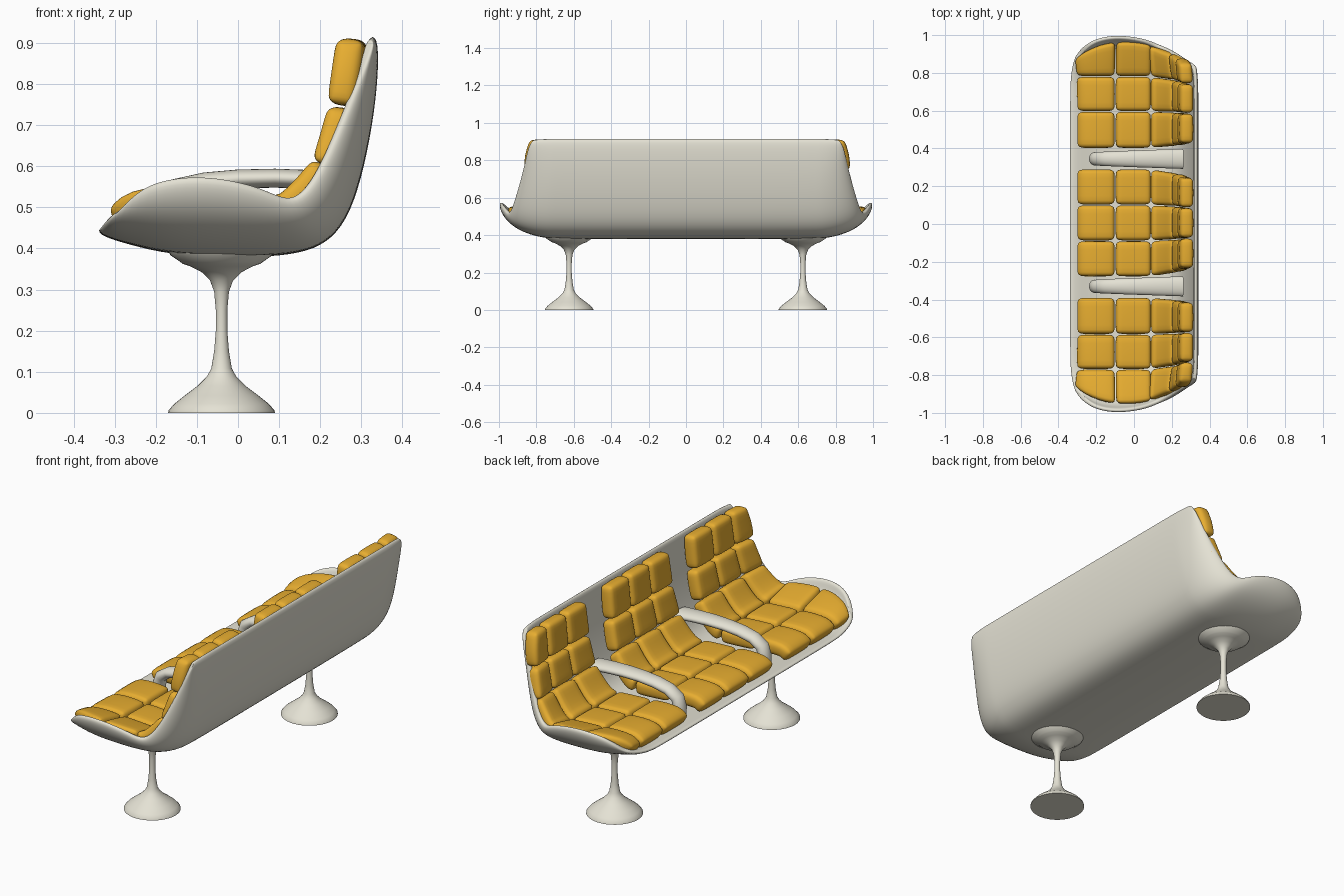
import bpy, bmesh
from math import sin, cos, pi, radians
from mathutils import Vector

if "Cube" in bpy.data.objects:
    bpy.data.objects.remove(bpy.data.objects["Cube"])


def make(name, verts, faces, mat=None, fix=True):
    me = bpy.data.meshes.new(name)
    me.from_pydata(verts, [], faces)
    if fix:
        bm = bmesh.new()
        bm.from_mesh(me)
        bmesh.ops.recalc_face_normals(bm, faces=bm.faces)
        bm.to_mesh(me)
        bm.free()
    for p in me.polygons:
        p.use_smooth = True
    ob = bpy.data.objects.new(name, me)
    bpy.context.collection.objects.link(ob)
    if mat:
        me.materials.append(mat)
    return ob


def material(name, col):
    m = bpy.data.materials.new(name)
    m.diffuse_color = col
    m.use_nodes = True
    m.node_tree.nodes["Principled BSDF"].inputs["Base Color"].default_value = m.diffuse_color
    return m


def smooth(ob, angle=40):
    bpy.ops.object.select_all(action='DESELECT')
    ob.select_set(True)
    bpy.context.view_layer.objects.active = ob
    bpy.ops.object.shade_smooth_by_angle(angle=radians(angle))


def loft(name, rings, mat):
    n = len(rings[0])
    faces = [(i * n + j, i * n + (j + 1) % n, (i + 1) * n + (j + 1) % n, (i + 1) * n + j)
             for i in range(len(rings) - 1) for j in range(n)]
    faces += [tuple(range(n)), tuple(range((len(rings) - 1) * n, len(rings) * n))]
    ob = make(name, [v for r in rings for v in r], faces, mat)
    smooth(ob)
    return ob


cream = material("cream", (0.78, 0.76, 0.66, 1))
orange = material("orange", (0.80, 0.42, 0.03, 1))

# Shell: middle profile (x, z) and matching end rim (x, y, z)
stations = [
    (-.345, .433, -.295, .91, .49), (-.26, .408, -.24, .97, .55),
    (-.17, .386, -.15, 1.0, .573), (-.05, .379, -.05, 1.003, .573),
    (.08, .379, .06, .985, .547), (.17, .392, .12, .957, .515),
    (.228, .422, .16, .94, .532), (.274, .485, .20, .92, .59),
    (.308, .60, .245, .89, .69), (.332, .73, .29, .862, .80),
    (.342, .84, .32, .847, .87), (.340, .918, .333, .825, .905)]
Y0 = .68
steps = [-90, -75, -60, -45, -30, -15, 0]
cols = [(-1, -s) for s in steps] + [(0, 0)] + [(1, -s) for s in reversed(steps)]
verts = []
for cx, cz, rx, ry, rz in stations:
    for sgn, deg in cols:
        t = radians(deg)
        k = 1 - cos(t)
        verts.append((cx + (rx - cx) * k, sgn * (Y0 + (ry - Y0) * sin(t)), cz + (rz - cz) * k))
n = len(cols)
faces = [(i * n + j, (i + 1) * n + j, (i + 1) * n + j + 1, i * n + j + 1)
         for i in range(len(stations) - 1) for j in range(n - 1)]
shell = make("shell", verts, faces, cream, fix=False)
sol = shell.modifiers.new("thickness", 'SOLIDIFY')
sol.thickness, sol.offset = .025, 1
sub = shell.modifiers.new("smooth", 'SUBSURF')
sub.levels = sub.render_levels = 2

# Pedestals: lathed trumpet legs
leg = [(.13, 0), (.129, .006), (.115, .022), (.09, .042), (.058, .066), (.036, .088),
       (.025, .108), (.018, .15), (.014, .20), (.014, .25), (.018, .295), (.028, .322),
       (.048, .342), (.075, .356), (.095, .363), (.10, .367), (.125, .384), (.13, .395)]
for side, y in (("left", -.625), ("right", .625)):
    loft(side + "_pedestal",
         [[(-.04 + r * cos(a * pi / 20), y + r * sin(a * pi / 20), z) for a in range(40)]
          for r, z in leg], cream)

# Armrests: tapered bars curving down into the seat (x, z, half width, half height)
arm = [(-.205, .41, .034, .03), (-.208, .47, .035, .03), (-.195, .515, .036, .028),
       (-.15, .545, .038, .025), (-.08, .561, .041, .024), (0, .569, .044, .023),
       (.09, .571, .047, .023), (.17, .568, .05, .023), (.26, .562, .053, .023)]
for side, y in (("left", -.33), ("right", .345)):
    rings = []
    for i, (x, z, w, h) in enumerate(arm):
        a, b = arm[max(i - 1, 0)], arm[min(i + 1, len(arm) - 1)]
        t = Vector((b[0] - a[0], b[1] - a[1])).normalized()
        rings.append([(x - t.y * h * sin(q * pi / 12), y + w * cos(q * pi / 12),
                       z + t.x * h * sin(q * pi / 12)) for q in range(24)])
    ob = loft(side + "_armrest", rings, cream)

# Cushion rows: points (x, z, narrowing toward the top, outer end y)
rows = {
    "front": [(-.29, .452, 0, .87), (-.25, .481, 0, .91), (-.18, .482, 0, .945), (-.102, .476, 0, .96)],
    "seat": [(-.098, .476, 0, .96), (0, .47, 0, .96), (.09, .465, 0, .945)],
    "bend": [(.093, .466, 0, .945), (.14, .48, .2, .93), (.185, .528, .35, .915), (.228, .592, .5, .90)],
    "lower_back": [(.23, .596, .5, .90), (.25, .67, .65, .885), (.264, .741, .8, .87)],
    "upper_back": [(.262, .746, .8, .875), (.273, .825, .9, .87), (.281, .91, 1, .845)]}


def edges(block, f, b):
    if block == 0:
        h = .285 - .045 * f
        return [-h, -h / 3, h / 3, h]
    return [block * v for v in (.395 + .025 * f, .59 - .01 * f, .775 - .04 * f, b)]


def cushion(name, pts, block, col):
    half = .037
    vs = []
    for i, (x, z, f, b) in enumerate(pts):
        p, q = pts[max(i - 1, 0)], pts[min(i + 1, len(pts) - 1)]
        t = Vector((q[0] - p[0], q[1] - p[1])).normalized()
        e = edges(block, f, b)
        ys = sorted(e[col:col + 2])
        ys = [ys[0] + .002, ys[1] - .002]
        for y, s in ((ys[0], -1), (ys[1], -1), (ys[1], 1), (ys[0], 1)):
            # end cushions follow the rising shell
            lift = (.035 - .015 * f) * max(0, (abs(y) - .7) / .22) ** 2
            d = s * half + lift
            vs.append((x - t.y * d, y + .006, z + t.x * d))
    m = len(pts)
    fs = [(i * 4 + j, i * 4 + (j + 1) % 4, i * 4 + 4 + (j + 1) % 4, i * 4 + 4 + j)
          for i in range(m - 1) for j in range(4)]
    fs += [(0, 1, 2, 3), tuple(range(m * 4 - 4, m * 4))]
    ob = make(name, vs, fs, orange)
    bev = ob.modifiers.new("round", 'BEVEL')
    bev.width, bev.segments = .026, 3
    bev.limit_method, bev.angle_limit = 'ANGLE', radians(50)
    sub = ob.modifiers.new("soft", 'SUBSURF')
    sub.levels = sub.render_levels = 1


for row, pts in rows.items():
    for block, label in ((-1, "left"), (0, "middle"), (1, "right")):
        for col in range(3):
            cushion(f"{label}_{row}_cushion_{col + 1}", pts, block, col)
